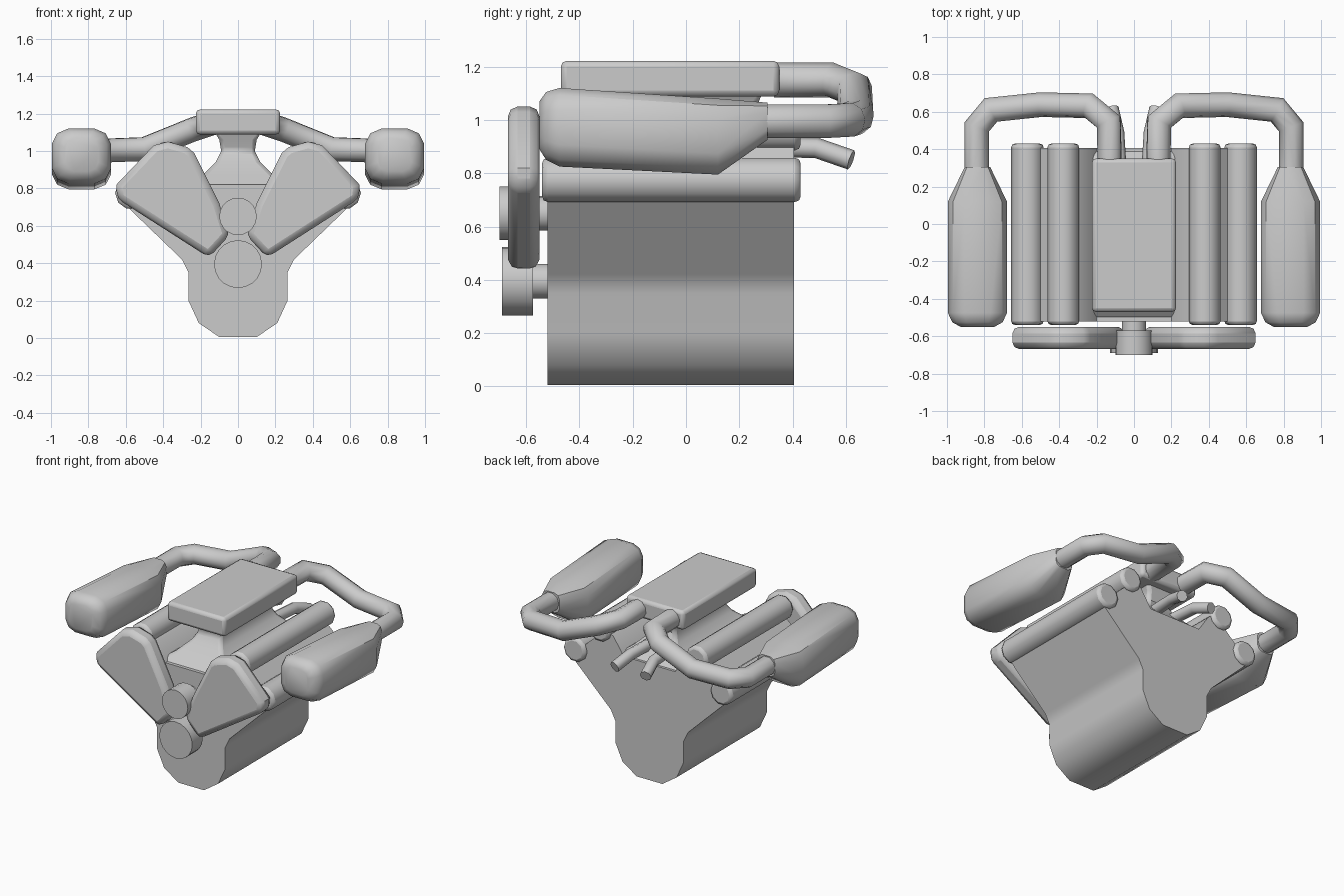
import bpy, bmesh, math
from mathutils import Vector

if "Cube" in bpy.data.objects:
    bpy.data.objects.remove(bpy.data.objects["Cube"])


def finish(name, bm, bevel=0, segs=2, mirror=False, angle=40):
    bmesh.ops.recalc_face_normals(bm, faces=bm.faces[:])
    me = bpy.data.meshes.new(name)
    bm.to_mesh(me)
    bm.free()
    ob = bpy.data.objects.new(name, me)
    bpy.context.collection.objects.link(ob)
    if bevel:
        m = ob.modifiers.new("Bevel", "BEVEL")
        m.width, m.segments, m.limit_method = bevel, segs, "ANGLE"
        m.angle_limit = math.radians(50)
    if mirror:
        m = ob.modifiers.new("Mirror", "MIRROR")
        m.use_mirror_merge = False
    bpy.ops.object.select_all(action="DESELECT")
    bpy.context.view_layer.objects.active = ob
    ob.select_set(True)
    bpy.ops.object.shade_smooth_by_angle(angle=math.radians(angle))
    return ob


def loft(name, rings, **kw):
    """Skin a list of equally sized point rings and cap both ends."""
    bm = bmesh.new()
    vs = [[bm.verts.new(p) for p in r] for r in rings]
    n = len(vs[0])
    for a, b in zip(vs, vs[1:]):
        for i in range(n):
            bm.faces.new((a[i], a[(i + 1) % n], b[(i + 1) % n], b[i]))
    bm.faces.new(vs[0])
    bm.faces.new(vs[-1])
    return finish(name, bm, **kw)


def prism(name, pts, y0, y1, **kw):
    return loft(name, [[(x, y, z) for x, z in pts] for y in (y0, y1)], **kw)


def circle(cx, cz, r, n=16):
    return [(cx + r * math.cos(2 * math.pi * i / n),
             cz + r * math.sin(2 * math.pi * i / n)) for i in range(n)]


def tube(name, path, r, n=10):
    """Mitred tube along a polyline, mirrored to the other side."""
    pts = [Vector(p) for p in path]
    dirs = [(b - a).normalized() for a, b in zip(pts, pts[1:])]
    side = dirs[0].cross(Vector((0, 0, 1))).normalized()
    up = side.cross(dirs[0])
    ring = [pts[0] + r * (side * math.cos(2 * math.pi * i / n) + up * math.sin(2 * math.pi * i / n))
            for i in range(n)]
    rings = [ring]
    for k, d in enumerate(dirs):
        plane = (d + dirs[k + 1]).normalized() if k + 1 < len(dirs) else d
        ring = [p + d * ((pts[k + 1] - p).dot(plane) / d.dot(plane)) for p in ring]
        rings.append(ring)
    return loft(name, rings, mirror=True, angle=50)


# V-shaped engine block
half = [(.10, .005), (.21, .08), (.265, .2), (.265, .35), (.30, .42),
        (.58, .69), (.60, .73), (.34, .97), (.28, .94), (.20, .82)]
prism("engine_block", half + [(-x, z) for x, z in reversed(half)], -.52, .405)

# Twin-lobed valve covers
prism("outer_valve_cover", circle(.57, .775, .087, 10), -.54, .43, bevel=.02, mirror=True)
prism("inner_valve_cover", circle(.378, .967, .085, 10), -.54, .43, bevel=.02, mirror=True)

# Timing covers at the front
cover = [(.155, .43), (.647, .745), (.65, .82), (.45, 1.03), (.375, 1.05),
         (.27, 1.02), (.235, .99), (.10, .72), (.045, .55)]
prism("timing_cover", cover, -.668, -.55, bevel=.035, mirror=True)

# Pulleys with their shafts
for name, z, r, y0, y1 in [("crank_pulley", .395, .128, -.69, -.575),
                           ("pump_pulley", .65, .10, -.70, -.57)]:
    prism(name, circle(0, z, r, 20), y0, y1)
    prism(name + "_shaft", circle(0, z, .065), y1 - .01, -.51)

# Intake manifold flaring down into the valley
def rect(hx, y0, y1, z):
    return [(-hx, y0, z), (hx, y0, z), (hx, y1, z), (-hx, y1, z)]

loft("intake_manifold", [rect(.28, -.51, .40, .81), rect(.19, -.44, .34, .87),
                         rect(.12, -.36, .28, .94), rect(.09, -.32, .25, 1.0),
                         rect(.10, -.34, .27, 1.06), rect(.13, -.36, .29, 1.11)], bevel=.02)

# Air box on top
prism("air_box", [(-.225, 1.088), (.225, 1.088), (.225, 1.222), (-.225, 1.222)],
      -.47, .35, bevel=.022)

# Side canisters: rounded sections of varying size
def canister_ring(y, hx, z0, z1, n=12, e=.62):
    out = []
    for i in range(n):
        a = 2 * math.pi * (i + .5) / n
        c, s = math.cos(a), math.sin(a)
        k = 1 / (abs(math.cos(math.pi / n)) ** e)
        out.append((.837 + hx * k * math.copysign(abs(c) ** e, c), y,
                    (z0 + z1) / 2 + (z1 - z0) / 2 * k * math.copysign(abs(s) ** e, s)))
    return out

loft("side_canister", [canister_ring(-.55, .09, .89, 1.07), canister_ring(-.525, .135, .85, 1.105),
                       canister_ring(-.475, .158, .825, 1.12), canister_ring(.12, .158, .795, 1.08),
                       canister_ring(.305, .068, .925, 1.065)], mirror=True)

# Large pipes from canisters to air box
tube("intake_pipe", [(.84, .28, .995), (.84, .52, .995), (.765, .61, 1.0), (.5, .638, 1.01),
                     (.24, .632, 1.115), (.135, .545, 1.15), (.13, .33, 1.15)], .066)

# Small rear outlet pipes
tube("outlet_pipe", [(.075, .25, .90), (.09, .49, .895), (.12, .62, .85)], .038, 8)
